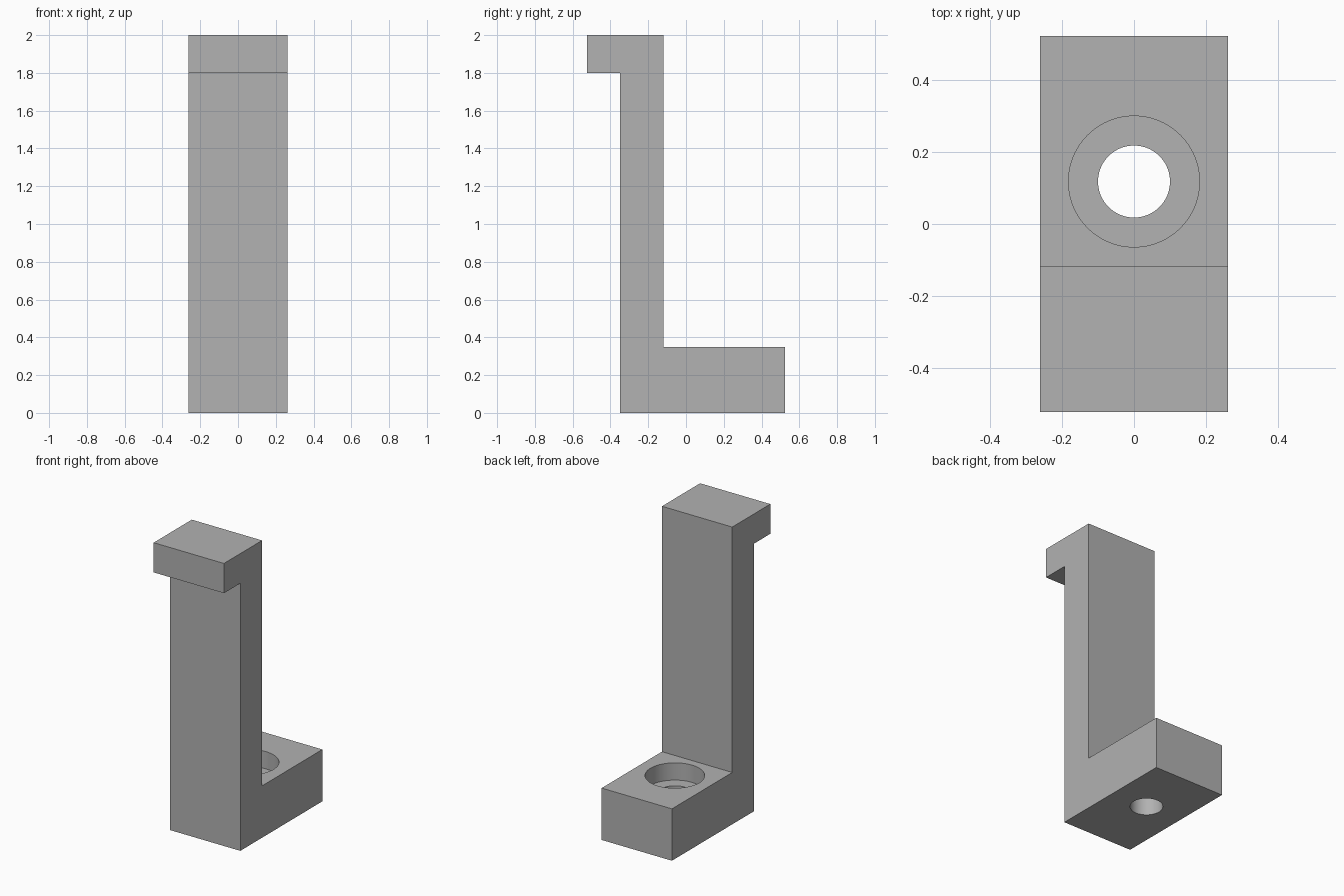
import bpy
import bmesh
from mathutils import Matrix

default_cube = bpy.data.objects.get("Cube")
if default_cube:
    bpy.data.objects.remove(default_cube, do_unlink=True)

WIDTH = 0.523
BORE_Y = 0.118
BASE_TOP = 0.349

grey = bpy.data.materials.new("plain grey")
grey.use_nodes = True
colour = (0.445, 0.445, 0.445, 1)
grey.diffuse_color = colour
grey.node_tree.nodes["Principled BSDF"].inputs["Base Color"].default_value = colour


def to_object(bm, name):
    bmesh.ops.recalc_face_normals(bm, faces=bm.faces)
    mesh = bpy.data.meshes.new(name)
    bm.to_mesh(mesh)
    bm.free()
    mesh.materials.append(grey)
    obj = bpy.data.objects.new(name, mesh)
    bpy.context.collection.objects.link(obj)
    return obj


def bore_cutter(name, radius, bottom, top):
    bm = bmesh.new()
    bmesh.ops.create_cone(
        bm, cap_ends=True, segments=96, radius1=radius, radius2=radius,
        depth=top - bottom,
        matrix=Matrix.Translation((0, BORE_Y, (top + bottom) / 2)))
    obj = to_object(bm, name)
    obj.hide_render = True
    return obj


# Bracket: side profile (y, z) with foot, upright and front lip, extruded across x
profile = [(-0.349, 0), (0.523, 0), (0.523, BASE_TOP), (-0.118, BASE_TOP),
           (-0.118, 2), (-0.523, 2), (-0.523, 1.8), (-0.349, 1.8)]
bm = bmesh.new()
side = bm.faces.new([bm.verts.new((-WIDTH / 2, y, z)) for y, z in profile])
extruded = bmesh.ops.extrude_face_region(bm, geom=[side])["geom"]
bmesh.ops.translate(bm, vec=(WIDTH, 0, 0),
                    verts=[v for v in extruded if isinstance(v, bmesh.types.BMVert)])
bracket = to_object(bm, "hooked_bracket")

# Counterbored screw hole through the foot
cutters = [bore_cutter("counterbore_cutter", 0.182, BASE_TOP - 0.116, BASE_TOP + 0.1),
           bore_cutter("screw_hole_cutter", 0.1, -0.1, BASE_TOP + 0.05)]
bpy.context.view_layer.objects.active = bracket
for cutter in cutters:
    cut = bracket.modifiers.new(cutter.name, "BOOLEAN")
    cut.operation = "DIFFERENCE"
    cut.solver = "EXACT"
    cut.object = cutter
    bpy.ops.object.modifier_apply(modifier=cut.name)
    bpy.data.objects.remove(cutter, do_unlink=True)

# Smooth bore walls, sharp corners
bpy.ops.object.select_all(action="DESELECT")
bracket.select_set(True)
bpy.ops.object.shade_smooth_by_angle(angle=0.5)
